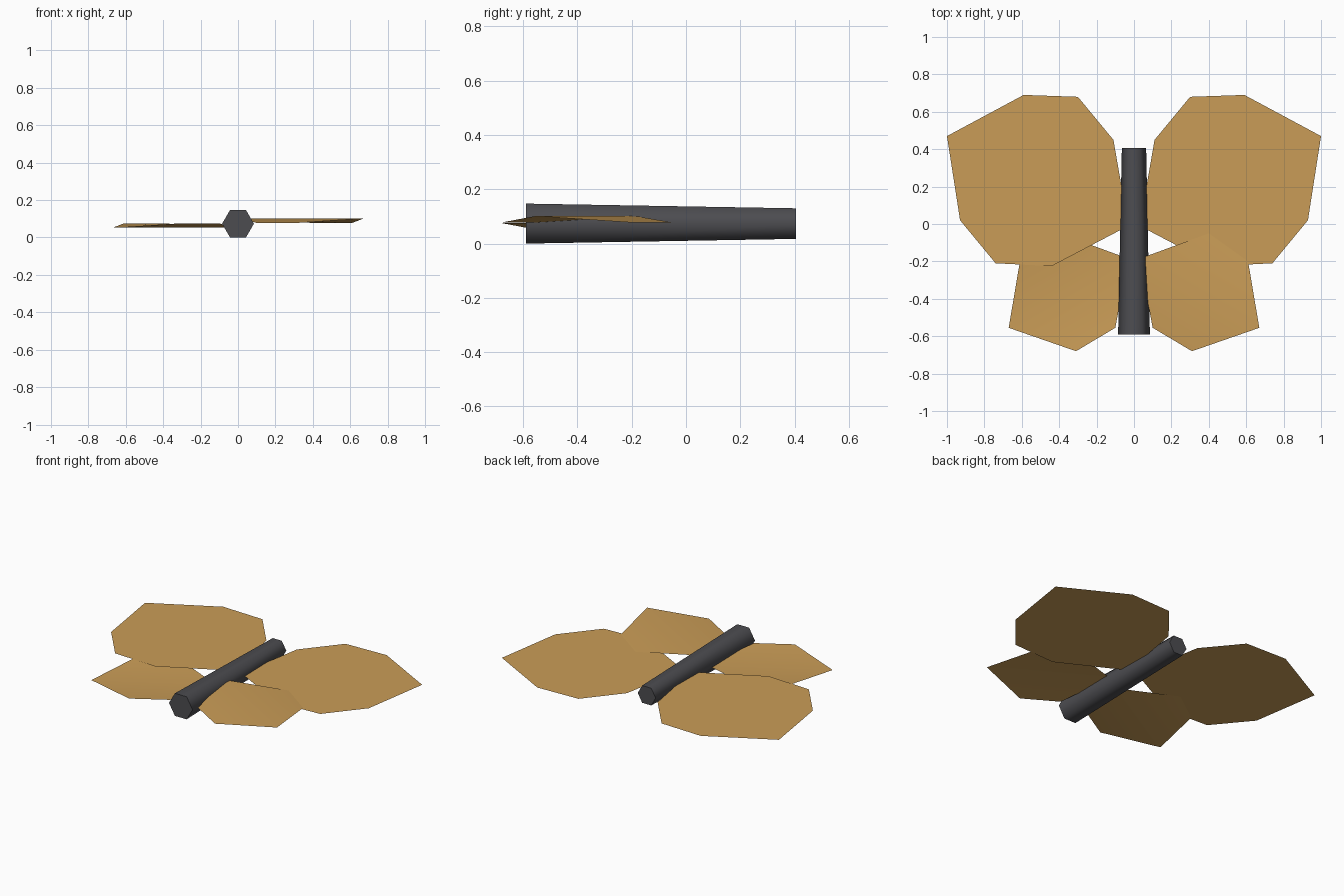
import bpy
import bmesh
from math import radians
from mathutils import Matrix

cube = bpy.data.objects.get("Cube")
if cube:
    bpy.data.objects.remove(cube, do_unlink=True)


def material(name, rgb):
    mat = bpy.data.materials.new(name)
    mat.use_nodes = True
    mat.diffuse_color = (*rgb, 1)
    bsdf = next(n for n in mat.node_tree.nodes if n.type == "BSDF_PRINCIPLED")
    bsdf.inputs["Base Color"].default_value = (*rgb, 1)
    bsdf.inputs["Roughness"].default_value = 0.8
    return mat


def add_object(name, bm, mat):
    mesh = bpy.data.meshes.new(name)
    bm.to_mesh(mesh)
    bm.free()
    mesh.materials.append(mat)
    obj = bpy.data.objects.new(name, mesh)
    bpy.context.collection.objects.link(obj)
    return obj


def wing(name, points, faces, side):
    """Thin sheet; the -x side is the +x side turned half round the body axis."""
    bm = bmesh.new()
    verts = [bm.verts.new((side * x, y, WING_Z + side * h)) for x, y, h in points]
    for face in faces:
        f = bm.faces.new([verts[i] for i in face])
        f.smooth = True
        f.normal_update()
        if f.normal.z < 0:
            f.normal_flip()
    return add_object(name, bm, amber)


amber = material("wing_amber", (0.59, 0.335, 0.095))
charcoal = material("body_charcoal", (0.073, 0.073, 0.081))

AXIS_Z = 0.0735
WING_Z = 0.0765

# Body: tapered six-sided rod along y, smooth sides and flat ends
bm = bmesh.new()
place = (Matrix.Translation((0, -0.0925, AXIS_Z))
         @ Matrix.Rotation(radians(-90), 4, "X")
         @ Matrix.Rotation(radians(90), 4, "Z"))
bmesh.ops.create_cone(bm, cap_ends=True, segments=6, radius1=0.085,
                      radius2=0.065, depth=0.995, matrix=place)
bm.normal_update()
for f in bm.faces:
    f.smooth = abs(f.normal.y) < 0.5
add_object("body", bm, charcoal)

# Wing outlines: x, y and height above the wing plane
big = [(x, y, 0) for x, y in (
    (0.03, -0.01), (0.44, -0.225), (0.74, -0.21), (0.93, 0.02), (1.0, 0.47),
    (0.59, 0.69), (0.30, 0.68), (0.11, 0.45))]

low, ridge = 0.001, 0.0245
small = [(0.03, -0.185, ridge), (0.10, -0.555, low), (0.31, -0.68, low),
         (0.67, -0.555, ridge), (0.61, -0.20, low), (0.40, -0.05, low)]

for label, side in (("left", 1), ("right", -1)):
    wing(f"{label}_large_wing", big, [range(len(big))], side)
    # Small wing folds along the line from root to tip
    wing(f"{label}_small_wing", small, [(0, 1, 2, 3), (0, 3, 4, 5)], side)
